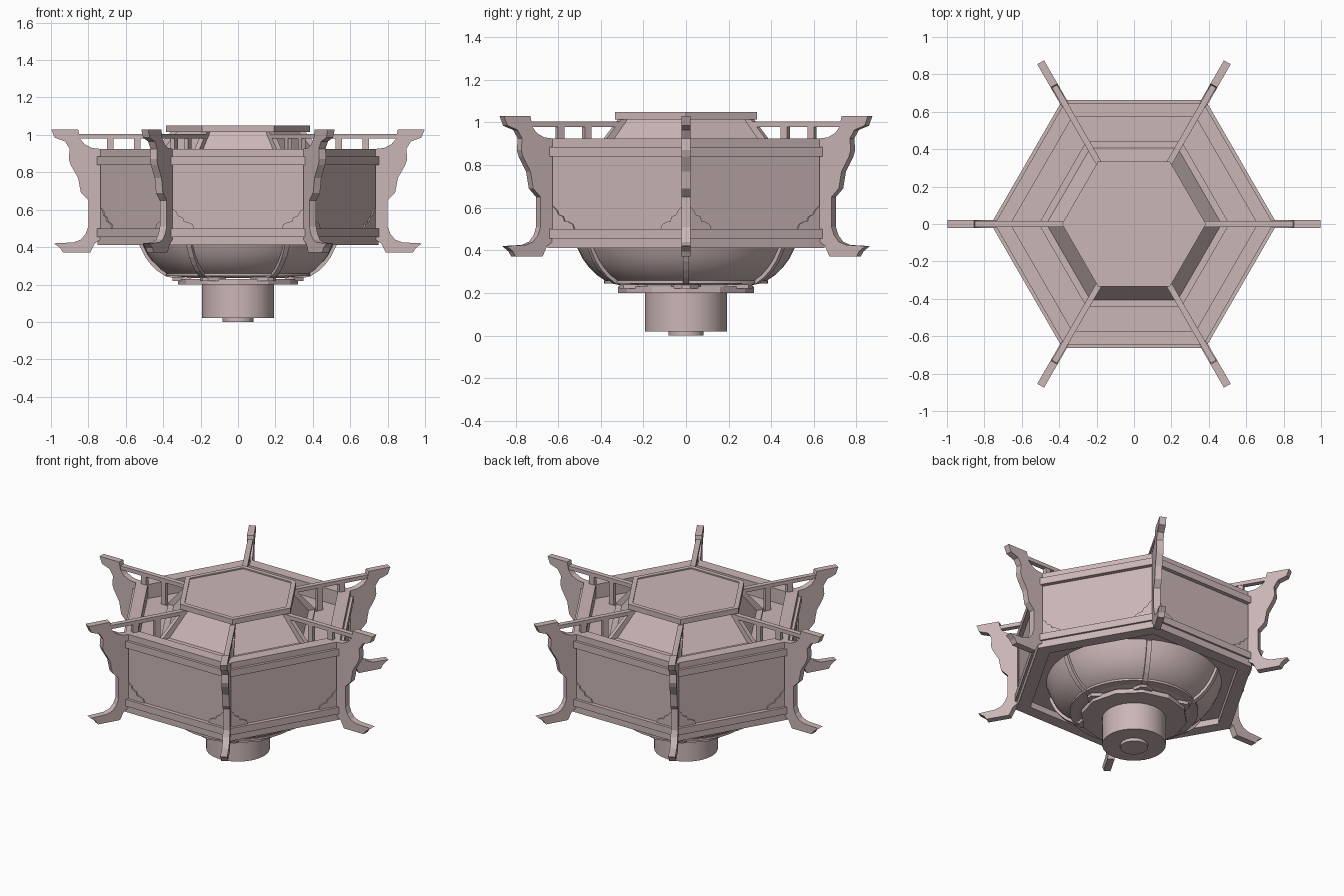
import bpy, bmesh, math
from mathutils import Matrix, Vector

if "Cube" in bpy.data.objects:
    bpy.data.objects.remove(bpy.data.objects["Cube"], do_unlink=True)

mat = bpy.data.materials.new("dusty_pink")
mat.use_nodes = True
colour = (0.60, 0.47, 0.47, 1)
mat.diffuse_color = colour
mat.node_tree.nodes["Principled BSDF"].inputs["Base Color"].default_value = colour


def finish(name, bm, smooth=False):
    bmesh.ops.remove_doubles(bm, verts=bm.verts, dist=1e-5)
    bmesh.ops.recalc_face_normals(bm, faces=bm.faces)
    mesh = bpy.data.meshes.new(name)
    bm.to_mesh(mesh)
    bm.free()
    mesh.materials.append(mat)
    ob = bpy.data.objects.new(name, mesh)
    bpy.context.collection.objects.link(ob)
    if smooth:
        bpy.ops.object.select_all(action='DESELECT')
        bpy.context.view_layer.objects.active = ob
        ob.select_set(True)
        bpy.ops.object.shade_smooth_by_angle(angle=math.radians(35))
    return ob


def lathe(name, profile, sides=6, closed=False, smooth=False):
    """Spin a (radius, z) profile; the first corner lies on +x."""
    bm = bmesh.new()
    pts = profile + profile[:1] if closed else profile
    vs = [bm.verts.new((r, 0, z)) for r, z in pts]
    es = [bm.edges.new(p) for p in zip(vs, vs[1:])]
    bmesh.ops.spin(bm, geom=vs + es, cent=(0, 0, 0), axis=(0, 0, 1),
                   angle=math.tau, steps=sides, use_merge=False)
    return finish(name, bm, smooth)


def extrude(bm, outline, frame, depth):
    """Extrude a flat outline both ways from the plane of frame."""
    vs = [bm.verts.new(frame @ Vector((x, z, -depth / 2))) for x, z in outline]
    face = bm.faces.new(vs)
    new = bmesh.ops.extrude_face_region(bm, geom=[face])["geom"]
    shift = frame.to_3x3() @ Vector((0, 0, depth))
    bmesh.ops.translate(bm, vec=shift, verts=[v for v in new if isinstance(v, bmesh.types.BMVert)])


def spokes(name, outlines, depth, smooth=False):
    """Repeat upright radial plates at the six corners."""
    bm = bmesh.new()
    upright = Matrix.Rotation(math.pi / 2, 4, 'X')
    for k in range(6):
        for outline in outlines:
            extrude(bm, outline, Matrix.Rotation(k * math.pi / 3, 4, 'Z') @ upright, depth)
    return finish(name, bm, smooth)


def box(x0, x1, z0, z1):
    return [(x0, z0), (x1, z0), (x1, z1), (x0, z1)]


# Hexagonal body wall and its bands
lathe("body_wall", box(0.665, 0.735, 0.42, 0.92), closed=True)
for name, radius, z0, z1 in [("upper_band", 0.765, 0.84, 0.885), ("top_rim", 0.745, 0.885, 0.925),
                             ("lower_band", 0.765, 0.455, 0.5), ("bottom_rim", 0.75, 0.41, 0.455)]:
    lathe(name, box(0.66, radius, z0, z1), closed=True)

# Sunken deck, sloping roof and cap
lathe("roof_deck", box(0.45, 0.70, 0.81, 0.83), closed=True)
lathe("roof_curb", box(0.46, 0.51, 0.82, 0.845), closed=True)
lathe("roof_slope", [(0.48, 0.83), (0.335, 1.015)])
lathe("roof_cap", [(0, 1.015), (0.385, 1.015), (0.385, 1.05), (0.352, 1.05),
                   (0.352, 1.042), (0, 1.042)])

# Scrolled corner brackets
spokes("corner_bracket", [[
    (0.735, 0.925), (0.735, 0.44), (0.765, 0.42), (0.79, 0.37), (0.935, 0.37), (0.95, 0.395),
    (0.985, 0.42), (0.88, 0.425), (0.84, 0.44), (0.815, 0.47), (0.80, 0.51), (0.80, 0.65),
    (0.84, 0.69), (0.855, 0.77), (0.895, 0.84), (0.905, 0.87), (0.90, 0.925), (0.925, 0.965),
    (0.98, 0.985), (0.998, 1.03), (0.855, 1.03), (0.845, 0.98), (0.82, 0.95), (0.78, 0.93)]], 0.042)

# Rails from cap to brackets, with little posts
spokes("corner_rail", [box(0.33, 0.85, 0.98, 1.005)], 0.032)
spokes("rail_post", [box(0.52, 0.555, 0.82, 0.985), box(0.665, 0.70, 0.92, 0.985)], 0.026)
spokes("roof_rib", [[(0.46, 0.83), (0.52, 0.83), (0.36, 1.015), (0.32, 1.015)]], 0.03)

# Cloud-shaped corner plates on each panel
cloud = [(0, 0), (0.13, 0), (0.122, 0.022), (0.095, 0.035), (0.078, 0.036), (0.07, 0.058),
         (0.045, 0.068), (0.035, 0.09), (0.015, 0.105), (0, 0.107)]
bm = bmesh.new()
for k in range(6):
    turn = Matrix.Rotation(math.radians(60 * k), 4, 'Z')
    for side in (-1, 1):
        plate = Matrix.Translation((0, -0.639, 0.5)) @ Matrix.Rotation(math.pi / 2, 4, 'X')
        extrude(bm, [(side * (0.365 - x), z) for x, z in cloud], turn @ plate, 0.012)
finish("panel_corner_ornament", bm)

# Round bowl under the body
bowl = [(0.525, 0.45), (0.51, 0.41), (0.485, 0.36), (0.455, 0.32), (0.42, 0.285), (0.375, 0.255)]
lathe("bowl", bowl + [(0.365, 0.25), (0.25, 0.235), (0, 0.235)], 48, smooth=True)
lathe("bowl_lip", box(0.33, 0.385, 0.245, 0.258), 48, closed=True, smooth=True)

# Bowl ribs, each with a flared foot
outer = [(r + 0.012, z - 0.012) for r, z in bowl] + [(0.27, 0.222)]
inner = [(r - 0.02, z + 0.01) for r, z in bowl] + [(0.27, 0.24)]
spokes("bowl_rib", [outer + inner[::-1]], 0.03)
bm = bmesh.new()
for k in range(6):
    extrude(bm, [(0.25, -0.07), (0.30, -0.06), (0.35, -0.018), (0.35, 0.018), (0.30, 0.06), (0.25, 0.07)],
            Matrix.Rotation(k * math.pi / 3, 4, 'Z') @ Matrix.Translation((0, 0, 0.23)), 0.02)
finish("rib_foot", bm)

# Faceted plate, lower drum and end button
lathe("base_plate", [(0, 0.23), (0.32, 0.23), (0.32, 0.2), (0, 0.2)], 12)
lathe("drum", [(0.192, 0.205), (0.192, 0.02), (0, 0.02)], 24, smooth=True)
lathe("end_button", [(0.083, 0.03), (0.083, 0), (0, 0)], 16, smooth=True)

# Flat underside closing the gap between bowl and wall
lathe("underside_panel", box(0.50, 0.70, 0.45, 0.46), closed=True)
